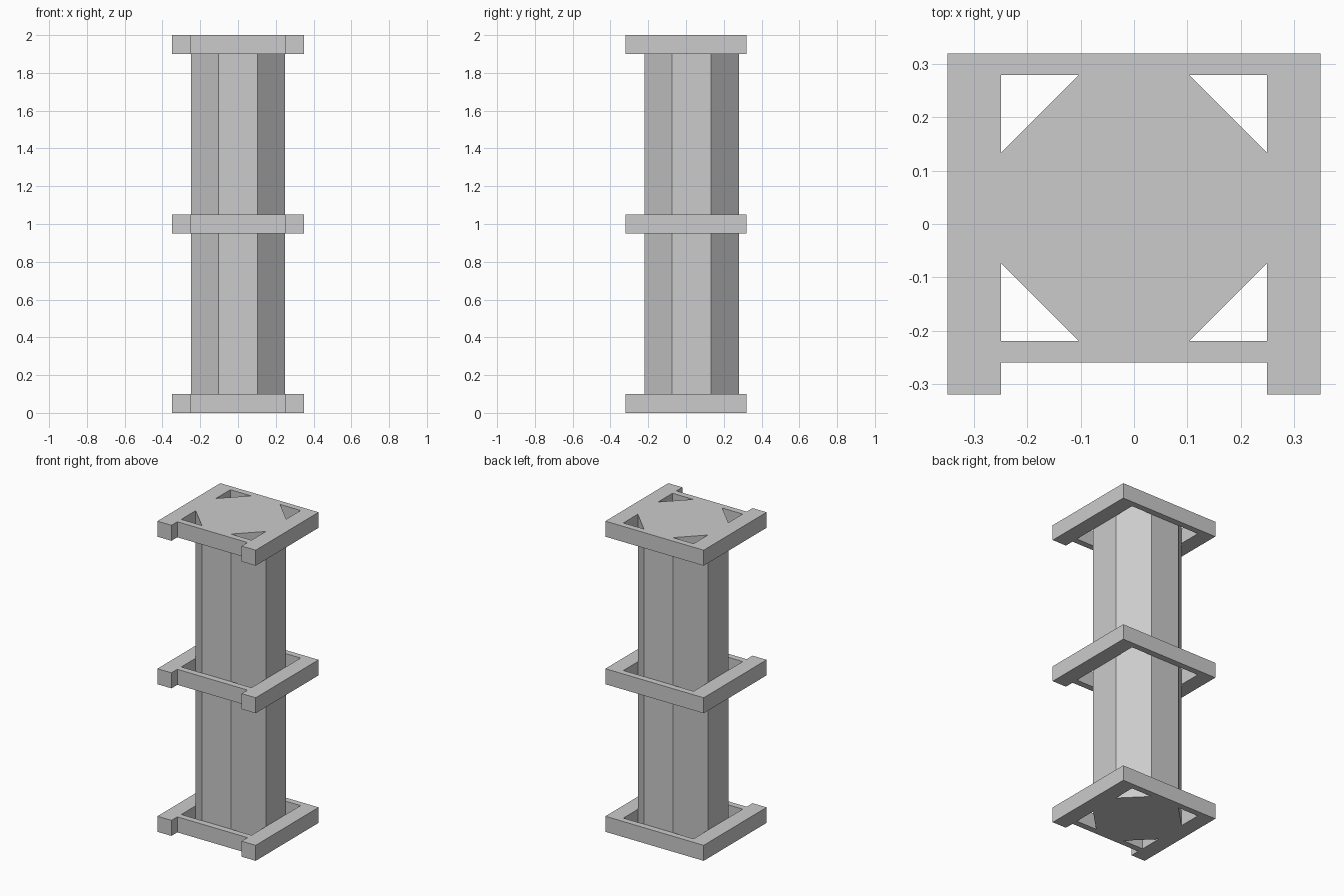
import bpy
import math

cube = bpy.data.objects.get("Cube")
if cube:
    bpy.data.objects.remove(cube, do_unlink=True)

grey = bpy.data.materials.new("plain_grey")
grey.use_nodes = True
colour = (0.6, 0.6, 0.6, 1)
grey.diffuse_color = colour
grey.node_tree.nodes["Principled BSDF"].inputs["Base Color"].default_value = colour


def box(name, x, y, z):
    """Box spanning the given (low, high) ranges."""
    spans = (x, y, z)
    bpy.ops.mesh.primitive_cube_add(size=1, location=[(a + b) / 2 for a, b in spans])
    ob = bpy.context.object
    ob.name = name
    ob.scale = [b - a for a, b in spans]
    bpy.ops.object.transform_apply(location=False, rotation=False, scale=True)
    ob.data.materials.append(grey)


# Octagonal column with flat sides facing the axes
apothem = 0.25
bpy.ops.mesh.primitive_cylinder_add(
    vertices=8, radius=apothem / math.cos(math.pi / 8), depth=2,
    location=(0, 0.03, 1), rotation=(0, 0, math.pi / 8))
column = bpy.context.object
column.name = "column"
column.data.materials.append(grey)

# Three square collars: long side bars, thin front and back bars
for level, base in (("bottom", 0), ("middle", 0.95), ("top", 1.9)):
    z = (base, base + 0.1)
    box(level + "_left_bar", (0.25, 0.35), (-0.32, 0.32), z)
    box(level + "_right_bar", (-0.35, -0.25), (-0.32, 0.32), z)
    box(level + "_front_bar", (-0.25, 0.25), (-0.26, -0.22), z)
    box(level + "_back_bar", (-0.25, 0.25), (0.28, 0.32), z)
